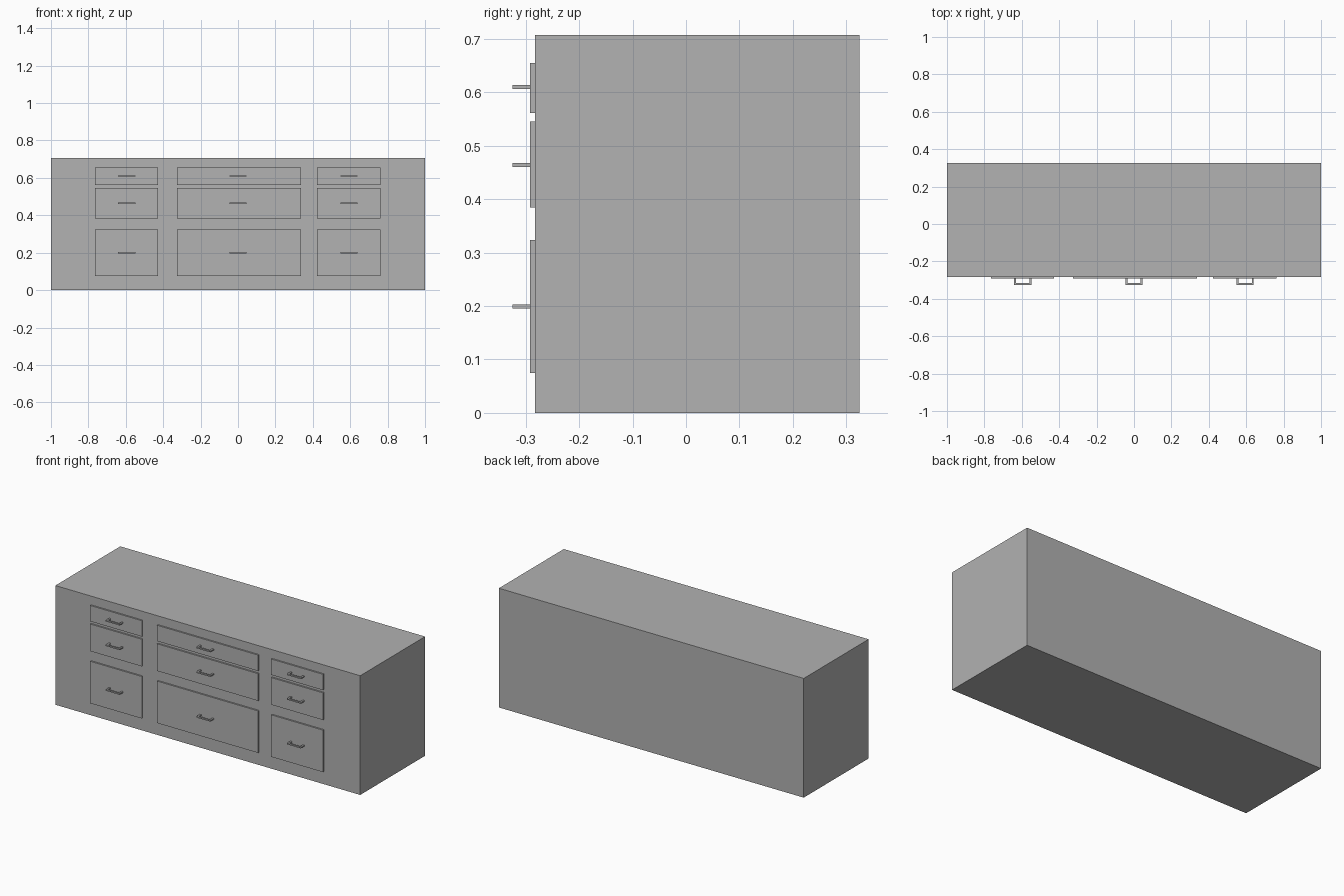
import bpy
import bmesh

if "Cube" in bpy.data.objects:
    bpy.data.objects.remove(bpy.data.objects["Cube"], do_unlink=True)

# Single grey finish
grey = bpy.data.materials.new("plain_grey")
grey.use_nodes = True
colour = (0.445, 0.445, 0.445, 1)
grey.diffuse_color = colour
grey.node_tree.nodes["Principled BSDF"].inputs["Base Color"].default_value = colour


def prism(name, outline, z0, z1):
    """Extrude a counter-clockwise xy outline from z0 up to z1."""
    bm = bmesh.new()
    base = bm.faces.new([bm.verts.new((x, y, z0)) for x, y in outline])
    ext = bmesh.ops.extrude_face_region(bm, geom=[base], use_keep_orig=True)
    top = [v for v in ext["geom"] if isinstance(v, bmesh.types.BMVert)]
    bmesh.ops.translate(bm, verts=top, vec=(0, 0, z1 - z0))
    bmesh.ops.recalc_face_normals(bm, faces=bm.faces)
    mesh = bpy.data.meshes.new(name)
    bm.to_mesh(mesh)
    bm.free()
    mesh.materials.append(grey)
    obj = bpy.data.objects.new(name, mesh)
    bpy.context.collection.objects.link(obj)
    return obj


def box(name, x0, x1, y0, y1, z0, z1):
    return prism(name, [(x0, y0), (x1, y0), (x1, y1), (x0, y1)], z0, z1)


BODY_FRONT, PANEL_FRONT, HANDLE_FRONT, BACK = -0.283, -0.292, -0.325, 0.325


def handle(name, x, z):
    """U-shaped bar pull, open towards the drawer."""
    half, bar = 0.046, 0.010
    inner, y_in = half - bar, HANDLE_FRONT + bar
    outline = [(-half, PANEL_FRONT), (-half, HANDLE_FRONT), (half, HANDLE_FRONT),
               (half, PANEL_FRONT), (inner, PANEL_FRONT), (inner, y_in),
               (-inner, y_in), (-inner, PANEL_FRONT)]
    prism(name, [(x + dx, y) for dx, y in outline], z - 0.0037, z + 0.0037)


# Cabinet body
box("cabinet_body", -1, 1, BODY_FRONT, BACK, 0, 0.707)

# Drawer columns: x range and handle centre; rows: z range and handle height
columns = {"right": (-0.765, -0.427, -0.595),
           "middle": (-0.327, 0.337, 0.0),
           "left": (0.422, 0.762, 0.594)}
rows = {"top": (0.561, 0.655, 0.610),
        "middle": (0.384, 0.545, 0.464),
        "bottom": (0.075, 0.324, 0.199)}

for col, (x0, x1, hx) in columns.items():
    for row, (z0, z1, hz) in rows.items():
        box(f"drawer_front_{col}_{row}", x0, x1, PANEL_FRONT, BODY_FRONT, z0, z1)
        handle(f"drawer_handle_{col}_{row}", hx, hz)
